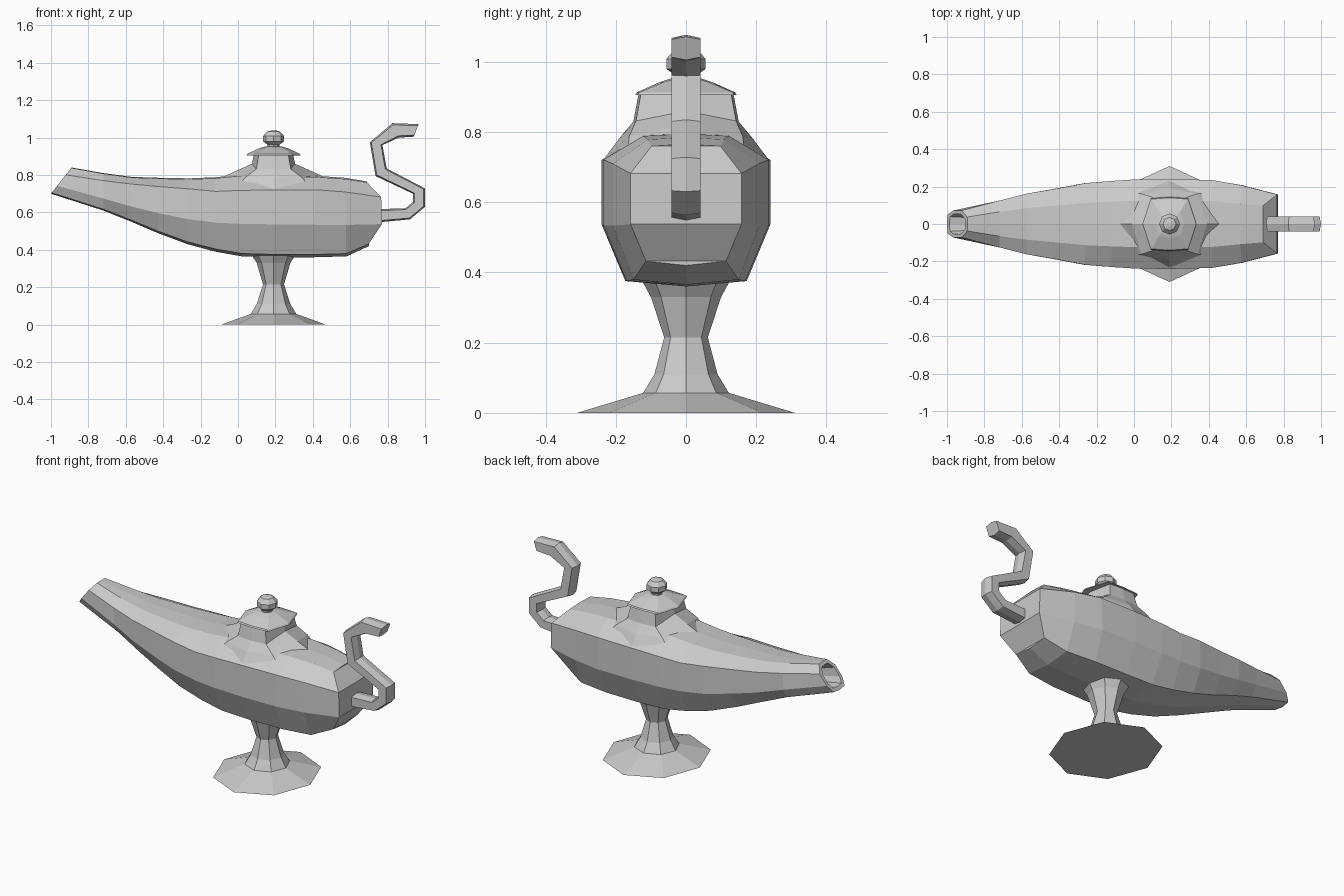
import bpy, bmesh

CX = 0.19  # axis of foot, neck and lid


def loft(name, rings, cap_start=True, cap_end=True, strip_end=False):
    """Skin a list of equal rings; strip_end closes the end with left-right strips."""
    bm = bmesh.new()
    rows = [[bm.verts.new(p) for p in r] for r in rings]
    n = len(rows[0])
    for a, b in zip(rows, rows[1:]):
        for i in range(n):
            j = (i + 1) % n
            bm.faces.new((a[i], a[j], b[j], b[i]))
    if cap_start:
        bm.faces.new(rows[0])
    if strip_end:
        r = rows[-1]
        bm.faces.new((r[0], r[1], r[n - 1]))
        for i in range(1, n // 2 - 1):
            bm.faces.new((r[i], r[i + 1], r[n - i - 1], r[n - i]))
        h = n // 2
        bm.faces.new((r[h - 1], r[h], r[h + 1]))
    elif cap_end:
        bm.faces.new(rows[-1])
    bmesh.ops.recalc_face_normals(bm, faces=bm.faces)
    me = bpy.data.meshes.new(name)
    bm.to_mesh(me)
    bm.free()
    ob = bpy.data.objects.new(name, me)
    bpy.context.collection.objects.link(ob)
    return ob


def octagon(rx, ry, z, dx=0.707, dy=0.707, drop=0.0):
    """Horizontal eight-point ring; drop lowers the points toward +-y."""
    unit = [(1, 0), (dx, dy), (0, 1), (-dx, dy), (-1, 0), (-dx, -dy), (0, -1), (dx, -dy)]
    return [(CX + rx * u, ry * v, z - drop * abs(v)) for u, v in unit]


def section(xb, zb, xt, zt, w, low=0.4, high=0.84, bulge=0.0, top=0.52):
    """Ten-point body section from its bottom and top points and half width."""
    def at(f, y, b=0.0):
        return (xb + (xt - xb) * f + b, y, zb + (zt - zb) * f)
    right = [at(0.035, 0.72 * w), at(low, w, bulge), at(high, w, bulge), at(0.985, top * w)]
    left = [(x, -y, z) for x, y, z in reversed(right)]
    return [at(0, 0)] + right + [at(1, 0)] + left


# Body with spout and hollow mouth
mouth = section(-1.0, 0.70, -0.89, 0.84, 0.072, 0.3, 0.72)
mc = (-0.945, 0.0, 0.77)


def shrink(ring, s, dx, dz):
    return [(mc[0] + (x - mc[0]) * s + dx, y * s, mc[2] + (z - mc[2]) * s + dz) for x, y, z in ring]


body = [
    shrink(mouth, 0.62, 0.12, -0.03),
    shrink(mouth, 0.76, 0.0, 0.0),
    mouth,
    section(-0.72, 0.61, -0.72, 0.81, 0.125, 0.32, 0.8),
    section(-0.57, 0.55, -0.57, 0.79, 0.163, 0.34),
    section(-0.43, 0.49, -0.42, 0.785, 0.188, 0.36),
    section(-0.27, 0.43, -0.26, 0.782, 0.218, 0.38),
    section(-0.12, 0.39, -0.12, 0.788, 0.23, 0.39, 0.81),
    section(0.02, 0.365, 0.0, 0.80, 0.238, 0.4, 0.81),
    section(0.19, 0.36, 0.19, 0.80, 0.24, 0.4, 0.82),
    section(0.40, 0.36, 0.42, 0.795, 0.235, 0.4, 0.83),
    section(0.58, 0.365, 0.57, 0.785, 0.208, 0.4, 0.82),
    section(0.70, 0.42, 0.69, 0.765, 0.158, 0.34, 0.76, 0.073, 0.62),
]
loft("lamp_body", body, strip_end=True)

# Raised neck under the lid
loft("neck", [
    octagon(0.27, 0.236, 0.79, drop=0.07),
    octagon(0.20, 0.19, 0.822, 0.75, 0.85, 0.04),
    octagon(0.115, 0.15, 0.86, 0.8, 0.95, 0.03),
    octagon(0.105, 0.135, 0.91, 0.75, 0.95),
])

# Lid with flared brim
loft("lid", [
    octagon(0.145, 0.145, 0.905, 0.69, 0.95),
    octagon(0.14, 0.14, 0.913, 0.69, 0.95),
    octagon(0.08, 0.075, 0.942, 0.7, 0.85),
    octagon(0.045, 0.045, 0.952),
])

# Round knob on the lid
loft("lid_knob", [octagon(r, r, z) for r, z in
     ((0.03, 0.945), (0.032, 0.962), (0.056, 0.98), (0.056, 1.008), (0.035, 1.032), (0.012, 1.038))])

# Pedestal foot
loft("pedestal", [octagon(rx, ry, z) for rx, ry, z in
     ((0.28, 0.31, 0.0), (0.122, 0.122, 0.057), (0.09, 0.09, 0.11),
      (0.056, 0.062, 0.215), (0.09, 0.10, 0.33), (0.125, 0.13, 0.385))])

# S-shaped handle: matching outline points on both sides of the bar
pairs = [
    ((0.73, 0.545), (0.73, 0.617)), ((0.92, 0.563), (0.895, 0.622)),
    ((1.0, 0.63), (0.935, 0.655)), ((1.0, 0.728), (0.935, 0.70)),
    ((0.795, 0.835), (0.735, 0.795)), ((0.772, 0.96), (0.705, 0.975)),
    ((0.86, 1.0), (0.825, 1.077)), ((0.94, 1.005), (0.965, 1.072)),
]


def bar_ring(a, b):
    pts = [(0, 0), (0.12, 0.041), (0.88, 0.041), (1, 0), (0.88, -0.041), (0.12, -0.041)]
    return [(a[0] + (b[0] - a[0]) * f, y, a[1] + (b[1] - a[1]) * f) for f, y in pts]


loft("handle", [bar_ring(a, b) for a, b in pairs])
